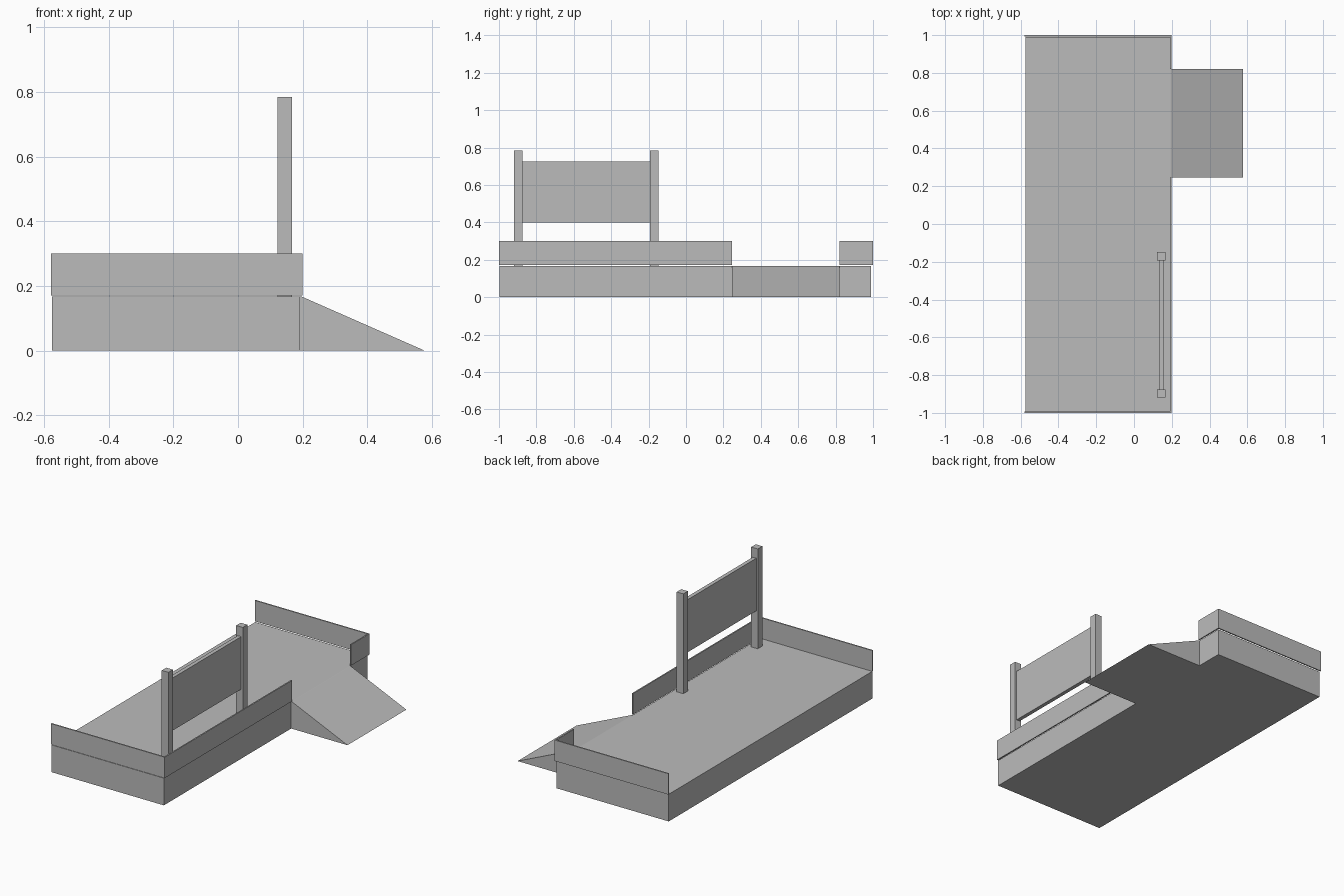
import bpy

if "Cube" in bpy.data.objects:
    bpy.data.objects.remove(bpy.data.objects["Cube"])

grey = bpy.data.materials.new("light_grey")
grey.diffuse_color = (0.5, 0.5, 0.5, 1)
grey.use_nodes = True
grey.node_tree.nodes["Principled BSDF"].inputs["Base Color"].default_value = grey.diffuse_color


def mesh_object(name, verts, faces):
    me = bpy.data.meshes.new(name)
    me.from_pydata(verts, [], faces)
    me.materials.append(grey)
    ob = bpy.data.objects.new(name, me)
    bpy.context.collection.objects.link(ob)
    return ob


def prism(name, profile, y0, y1):
    """Extrude an xz profile (counter-clockwise seen from the front) along y."""
    n = len(profile)
    verts = [(x, y, z) for y in (y0, y1) for x, z in profile]
    faces = [tuple(range(n)), tuple(range(2 * n - 1, n - 1, -1))]
    faces += [(i, i + n, (i + 1) % n + n, (i + 1) % n) for i in range(n)]
    return mesh_object(name, verts, faces)


def box(name, x0, x1, y0, y1, z0, z1):
    return prism(name, [(x0, z0), (x1, z0), (x1, z1), (x0, z1)], y0, y1)


# Raised platform and its access ramp
box("platform", -0.575, 0.192, -0.998, 0.99, 0, 0.168)
prism("ramp", [(0.192, 0), (0.577, 0), (0.197, 0.167), (0.192, 0.168)], 0.245, 0.82)

# Thin curb panels on three sides, leaving the ramp opening and the left edge free
T, Z0, Z1 = 0.008, 0.171, 0.30
box("front_curb", -0.579, 0.199, -1.0, -1.0 + T, Z0, Z1)
box("back_curb", -0.579, 0.199, 1.0 - T, 1.0, Z0, Z1)
box("right_curb_long", 0.199 - T, 0.199, -1.0 + T, 0.245, Z0, Z1)
box("right_curb_short", 0.199 - T, 0.199, 0.82, 1.0 - T, Z0, Z1)

# Sign: two posts holding a panel
for side, y in (("front", -0.919), ("back", -0.192)):
    box("sign_post_" + side, 0.122, 0.167, y, y + 0.044, 0.168, 0.785)
box("sign_panel", 0.132, 0.156, -0.875, -0.192, 0.40, 0.725)
